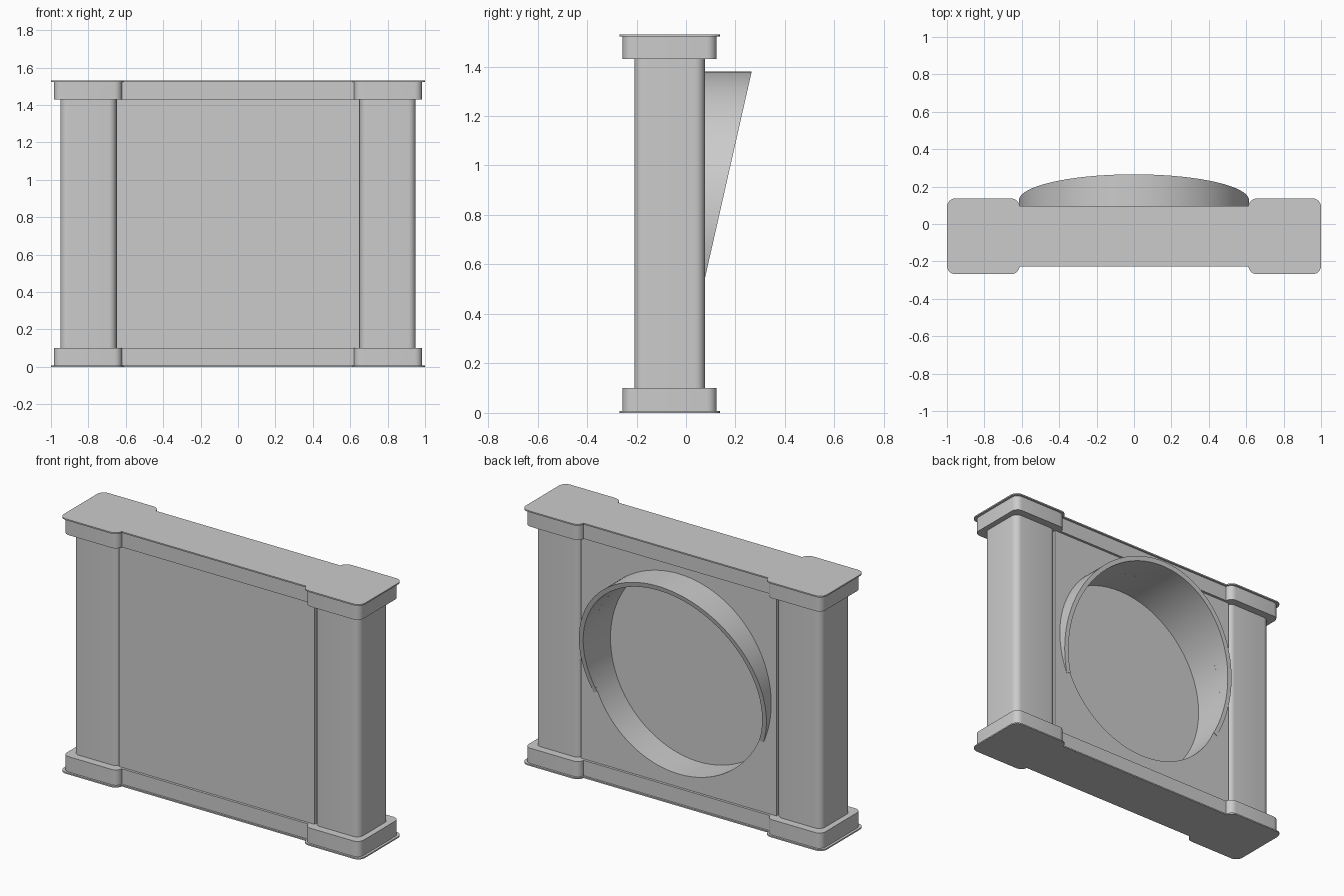
import bpy, bmesh
from math import pi, cos, sin, asin

if "Cube" in bpy.data.objects:
    bpy.data.objects.remove(bpy.data.objects["Cube"])

YC = -0.066          # depth centre of the body
ZC = 0.765           # height of the ring centre
R_OUT, R_IN = 0.615, 0.587
WALL = YC + 0.136    # back face of the wall
FLOOR = -0.122       # bottom of the round recess


def make_object(name, bm):
    bmesh.ops.recalc_face_normals(bm, faces=bm.faces)
    mesh = bpy.data.meshes.new(name)
    bm.to_mesh(mesh)
    bm.free()
    ob = bpy.data.objects.new(name, mesh)
    bpy.context.collection.objects.link(ob)
    return ob


def smooth(ob):
    bpy.ops.object.select_all(action='DESELECT')
    ob.select_set(True)
    bpy.context.view_layer.objects.active = ob
    bpy.ops.object.shade_smooth_by_angle(angle=0.5)


def dumbbell(name, x0, x1, half, mid, r, z0, z1, n=6):
    """Upright prism: two rounded end blocks joined by a thinner middle."""
    quarter = []
    for cx, start in ((x1 - r, 0), (x0 + r, pi / 2)):
        for i in range(n + 1):
            a = start + pi / 2 * i / n
            quarter.append((cx + r * cos(a), half - r + r * sin(a)))
    quarter.append((x0, mid))
    top = quarter + [(-x, y) for x, y in reversed(quarter)]
    outline = top + [(x, -y) for x, y in reversed(top)]
    bm = bmesh.new()
    face = bm.faces.new([bm.verts.new((x, y + YC, z0)) for x, y in outline])
    ext = bmesh.ops.extrude_face_region(bm, geom=[face])
    for v in ext['geom']:
        if isinstance(v, bmesh.types.BMVert):
            v.co.z = z1
    return make_object(name, bm)


# Body: two pillars and the wall between them
body = dumbbell("pillars_and_wall", 0.65, 0.95, 0.1425, 0.136, 0.04, 0.1, 1.43)

# Base and top mouldings with thin plates
for label, plate_z, block_z in (("base", (0, 0.008), (0.008, 0.1)),
                                ("top", (1.522, 1.53), (1.43, 1.522))):
    smooth(dumbbell(label + "_plate", 0.612, 1.0, 0.2025, 0.1625, 0.045, *plate_z))
    smooth(dumbbell(label + "_block", 0.62, 0.985, 0.19, 0.151, 0.04, *block_z))

# Round recess in the back of the wall
N = 128
bm = bmesh.new()
disc = bm.faces.new([bm.verts.new((R_IN * cos(2 * pi * i / N), FLOOR,
                                   ZC + R_IN * sin(2 * pi * i / N))) for i in range(N)])
ext = bmesh.ops.extrude_face_region(bm, geom=[disc])
for v in ext['geom']:
    if isinstance(v, bmesh.types.BMVert):
        v.co.y = 0.4
cutter = make_object("recess_cutter", bm)
cutter.hide_render = True
mod = body.modifiers.new("recess", 'BOOLEAN')
mod.operation, mod.solver, mod.object = 'DIFFERENCE', 'EXACT', cutter
bpy.context.view_layer.objects.active = body
bpy.ops.object.modifier_apply(modifier=mod.name)
bpy.data.objects.remove(cutter)
smooth(body)


# Slanted hood ring that sinks into the wall towards the bottom
def rim_y(z):
    return max(WALL, 0.265 - 0.226 * (1.38 - z))


z_end = 1.38 - (0.265 - WALL) / 0.226
a0 = asin((z_end - ZC) / R_OUT)
bm = bmesh.new()
prev = None
for i in range(97):
    a = a0 + (pi - 2 * a0) * i / 96
    row = []
    for r, raised in ((R_OUT, 0), (R_OUT, 1), (R_IN, 1), (R_IN, 0)):
        z = ZC + r * sin(a)
        y = rim_y(z) + 0.0005 if raised else WALL
        row.append(bm.verts.new((r * cos(a), y, z)))
    if prev:
        for k in range(4):
            j = (k + 1) % 4
            bm.faces.new((prev[k], prev[j], row[j], row[k]))
    else:
        bm.faces.new(row)
    prev = row
bm.faces.new(prev)
smooth(make_object("hood_ring", bm))
